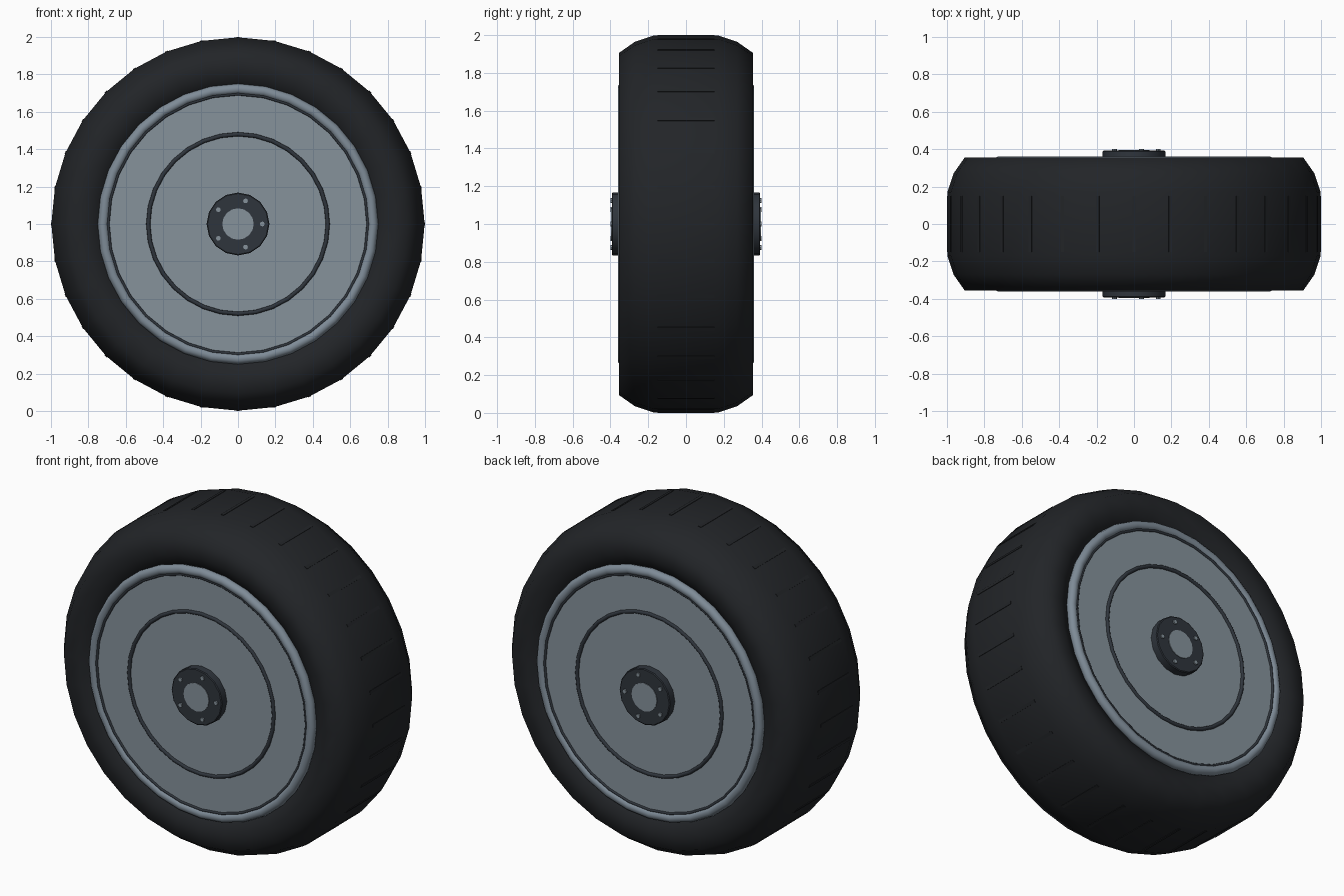
import bpy, bmesh
from math import sin, cos, radians, tau
from mathutils import Matrix, Vector

if "Cube" in bpy.data.objects:
    bpy.data.objects.remove(bpy.data.objects["Cube"])


def material(name, rgb):
    m = bpy.data.materials.new(name)
    m.diffuse_color = (*rgb, 1)
    m.use_nodes = True
    m.node_tree.nodes["Principled BSDF"].inputs["Base Color"].default_value = m.diffuse_color
    return m


RUBBER = material("rubber", (0.016, 0.018, 0.021))
DARK = material("dark_metal", (0.028, 0.035, 0.045))
STEEL = material("steel", (0.24, 0.29, 0.33))
RIM = material("rim_steel", (0.21, 0.26, 0.31))


def finish(name, bm, mat, angle=35, mirror=False):
    bmesh.ops.remove_doubles(bm, verts=bm.verts, dist=1e-5)
    bmesh.ops.recalc_face_normals(bm, faces=bm.faces)
    me = bpy.data.meshes.new(name)
    bm.to_mesh(me)
    bm.free()
    me.materials.append(mat)
    me.shade_smooth()
    me.set_sharp_from_angle(angle=radians(angle))
    ob = bpy.data.objects.new(name, me)
    bpy.context.collection.objects.link(ob)
    ob.location.z = 1
    if mirror:
        mod = ob.modifiers.new("both_sides", 'MIRROR')
        mod.use_axis = (False, True, False)
    return ob


def lathe(name, profile, mat, sides=32, closed=True, **kw):
    """Spin (radius, y) points around the wheel axle (y)."""
    bm = bmesh.new()
    vs = [bm.verts.new((r, y, 0)) for r, y in profile]
    n = len(vs)
    es = [bm.edges.new((vs[i], vs[(i + 1) % n])) for i in range(n if closed else n - 1)]
    bmesh.ops.spin(bm, geom=vs + es, cent=(0, 0, 0), axis=(0, 1, 0),
                   angle=tau, steps=sides, use_merge=False)
    return finish(name, bm, mat, **kw)


def ring(name, major, minor, y, mat, sides=32, steps=10):
    prof = [(major + minor * cos(tau * i / steps), y + minor * sin(tau * i / steps))
            for i in range(steps)]
    return lathe(name, prof, mat, sides, angle=60, mirror=True)


# Tyre: rounded shoulders, sidewalls curling in to the rim
half = [(0.71, 0.27), (0.75, 0.325), (0.81, 0.35), (0.905, 0.356),
        (0.965, 0.27), (0.998, 0.17)]
lathe("tyre", half + [(r, -y) for r, y in reversed(half)], RUBBER, angle=70)

# Tread bars along each tyre facet edge
bm = bmesh.new()
for i in range(32):
    m = (Matrix.Rotation(tau * i / 32, 4, 'Y') @ Matrix.Translation((0, 0, 0.99))
         @ Matrix.Diagonal((0.018, 0.30, 0.02, 1)))
    bmesh.ops.create_cube(bm, size=1, matrix=m)
finish("tread_bars", bm, RUBBER)

# Wheel disc, rim and decorative rings
lathe("wheel_disc", [(0, -0.345), (0.72, -0.345), (0.72, 0.345), (0, 0.345)],
      STEEL, closed=False)
ring("rim", 0.722, 0.028, 0.333, RIM)
ring("disc_edge_ring", 0.695, 0.008, 0.344, DARK)
ring("disc_groove_ring", 0.48, 0.011, 0.345, DARK)

# Hub flange, cap and bolts
lathe("hub_flange", [(0.08, 0.335), (0.168, 0.335), (0.168, 0.388),
                     (0.163, 0.392), (0.08, 0.392)], DARK, sides=16, mirror=True)
lathe("hub_cap", [(0, 0.335), (0.084, 0.335), (0.084, 0.396), (0, 0.396)],
      STEEL, sides=16, closed=False, mirror=True)
bm = bmesh.new()
for i in range(5):
    a = tau * i / 5
    m = (Matrix.Translation(Vector((0.13 * cos(a), 0.388, 0.13 * sin(a))))
         @ Matrix.Rotation(radians(90), 4, 'X'))
    bmesh.ops.create_cone(bm, cap_ends=True, segments=8, radius1=0.013,
                          radius2=0.013, depth=0.024, matrix=m)
finish("hub_bolts", bm, STEEL, mirror=True)
